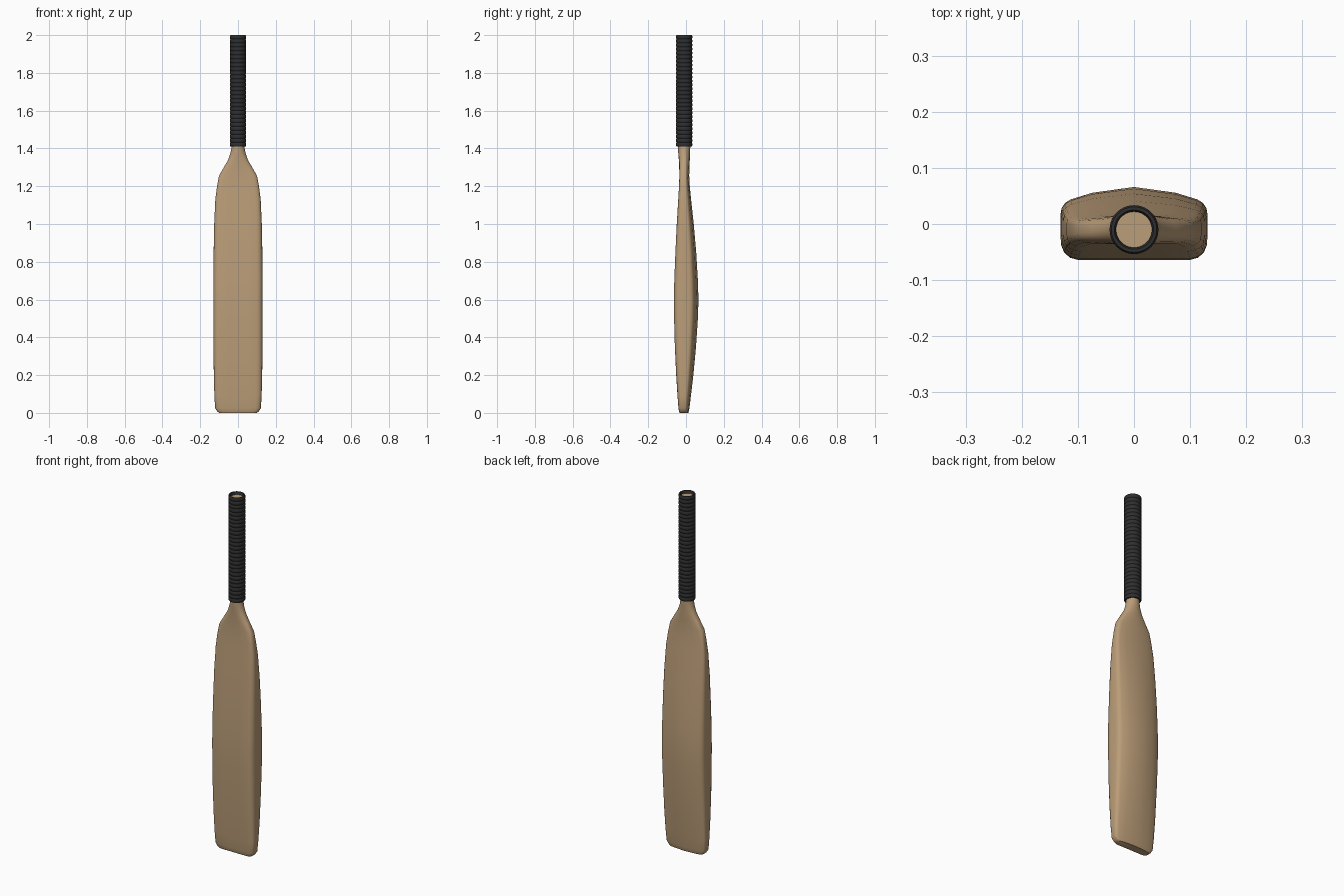
import bpy, bmesh, math

if "Cube" in bpy.data.objects:
    bpy.data.objects.remove(bpy.data.objects["Cube"])

def material(name, col):
    m = bpy.data.materials.new(name)
    m.diffuse_color = (*col, 1)
    m.use_nodes = True
    m.node_tree.nodes["Principled BSDF"].inputs["Base Color"].default_value = m.diffuse_color
    return m

wood = material("willow wood", (0.50, 0.34, 0.19))
rubber = material("dark rubber", (0.028, 0.028, 0.029))
CY = -0.01  # handle axis in y

def loft(name, rings, mat, close=False, angle=40):
    """Skin a stack of equal-length rings; cap the ends, or join last to first."""
    bm = bmesh.new()
    vs = [[bm.verts.new(p) for p in r] for r in rings]
    n = len(vs[0])
    pairs = list(zip(vs, vs[1:])) + ([(vs[-1], vs[0])] if close else [])
    for a, b in pairs:
        for i in range(n):
            j = (i + 1) % n
            bm.faces.new((a[i], a[j], b[j], b[i]))
    if not close:
        bm.faces.new(vs[0][::-1])
        bm.faces.new(vs[-1])
    bmesh.ops.recalc_face_normals(bm, faces=bm.faces)
    me = bpy.data.meshes.new(name)
    bm.to_mesh(me)
    bm.free()
    me.materials.append(mat)
    ob = bpy.data.objects.new(name, me)
    bpy.context.collection.objects.link(ob)
    bpy.context.view_layer.objects.active = ob
    ob.select_set(True)
    bpy.ops.object.shade_smooth_by_angle(angle=math.radians(angle))
    ob.select_set(False)
    return ob

# half cross-section: (fraction of half width, fraction of depth), front to back ridge
HALF = [(0, 0), (0.40, 0), (0.76, 0.0), (0.87, 0.03), (0.95, 0.1), (0.99, 0.2), (1, 0.32),
        (1, 0.62), (0.985, 0.71), (0.94, 0.78), (0.86, 0.83), (0.57, 0.92), (0, 1)]

def section(z, w, yf, yb, round_):
    """Blade outline, blended towards an ellipse by round_."""
    pts = []
    for i, (u, v) in enumerate(HALF):
        a = math.pi * i / (len(HALF) - 1)
        u = u * (1 - round_) + math.sin(a) * round_
        v = v * (1 - round_) + (0.5 - 0.5 * math.cos(a)) * round_
        pts.append((u * w, yf + v * (yb - yf), z))
    return pts + [(-x, y, zz) for x, y, zz in pts[-2:0:-1]]

# blade, shoulders, neck and handle core: z, half width, front y, back y, roundness
STATIONS = [
    (0.0, 0.100, -0.034, 0.012, 0), (0.008, 0.110, -0.037, 0.015, 0),
    (0.025, 0.121, -0.040, 0.018, 0), (0.09, 0.125, -0.045, 0.026, 0),
    (0.20, 0.128, -0.052, 0.039, 0), (0.35, 0.130, -0.059, 0.053, 0),
    (0.50, 0.131, -0.063, 0.063, 0), (0.60, 0.131, -0.064, 0.066, 0),
    (0.70, 0.131, -0.062, 0.063, 0), (0.85, 0.129, -0.056, 0.054, 0),
    (1.00, 0.126, -0.049, 0.041, 0), (1.13, 0.120, -0.041, 0.027, 0),
    (1.20, 0.111, -0.037, 0.020, 0.05), (1.255, 0.101, -0.035, 0.017, 0.15),
    (1.30, 0.075, -0.036, 0.018, 0.4), (1.34, 0.052, -0.038, 0.020, 0.7),
    (1.375, 0.040, -0.041, 0.021, 0.9), (1.41, 0.033, -0.043, 0.023, 1),
    (1.985, 0.033, -0.043, 0.023, 1)]
loft("blade_and_handle", [section(*s) for s in STATIONS], wood)

# ribbed rubber grip: a tube whose outer profile steps in and out
def circle(r, z, n=40):
    return [(r * math.cos(2 * math.pi * i / n), CY + r * math.sin(2 * math.pi * i / n), z)
            for i in range(n)]

Z0, Z1, RIBS = 1.41, 2.0, 28
step = (Z1 - Z0) / RIBS
profile = [(0.032, Z0)]
for k in range(RIBS):
    z = Z0 + k * step
    profile += [(0.0405, z), (0.0435, z + 0.25 * step), (0.0435, z + 0.75 * step)]
profile += [(0.0405, Z1), (0.035, Z1), (0.032, Z1 - 0.006)]
loft("grip", [circle(r, z) for r, z in profile], rubber, close=True, angle=30)
